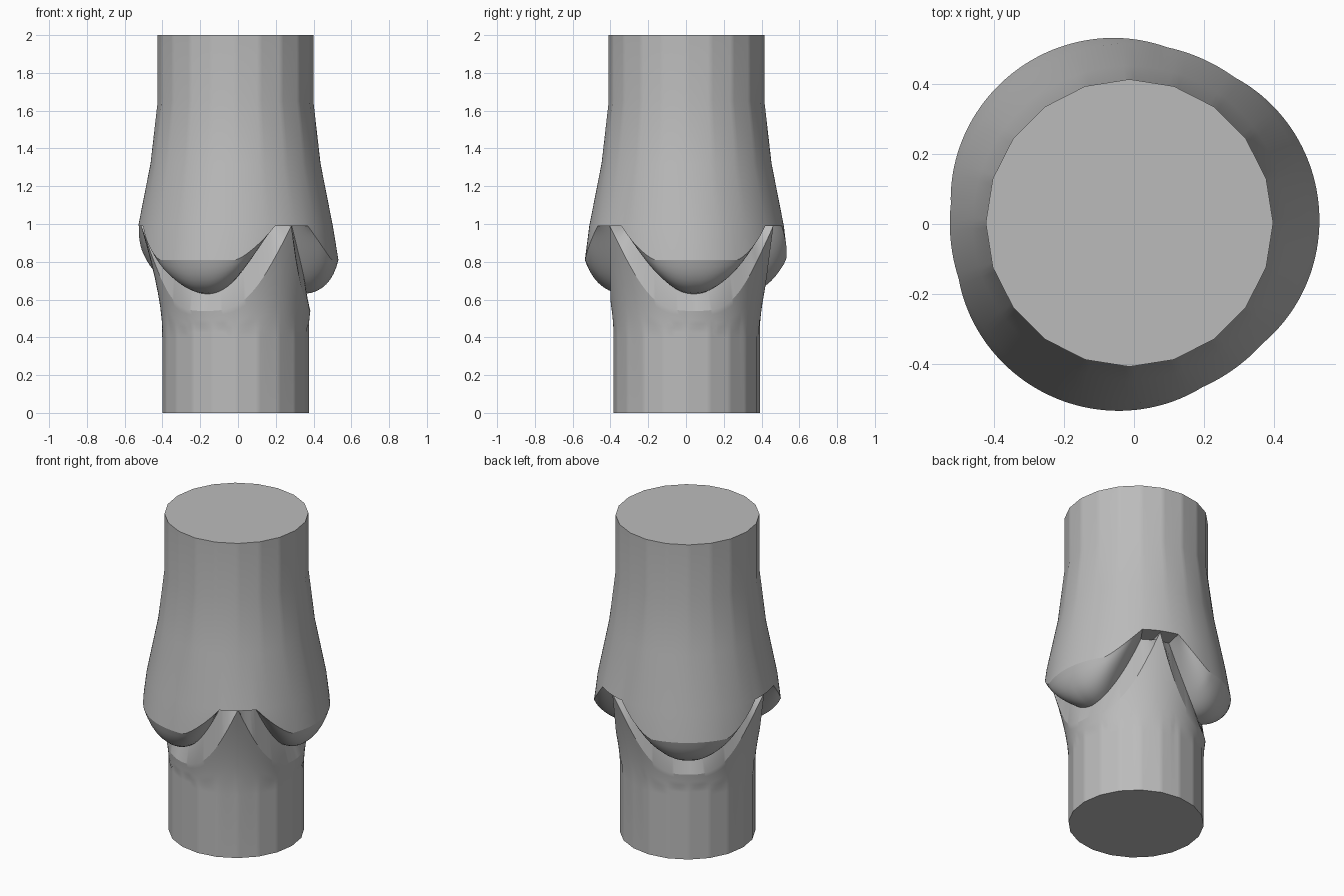
import bpy, bmesh
from math import radians, degrees, sin, cos, pi
from mathutils import Vector

cube = bpy.data.objects.get("Cube")
if cube:
    bpy.data.objects.remove(cube, do_unlink=True)

LOBE_AZIMUTH = 6        # direction of the first of three lobes, degrees
STEP = 2                # degrees between neighbouring profiles
SIDES = 20              # sides of the post at its ends
NOTCH_Z = 0.99          # ceiling of the gaps between the lobes
LOBE_HALF = 48          # half angle of one lobe; gaps meet at 60
POST_R = 0.388
CENTRE = Vector((-0.013, 0.003, 0))


def post_radius(z):
    """Lower post, flaring out towards the notches."""
    return POST_R + 0.115 * max(0, (z - 0.45) / 0.54) ** 1.5


def facet(angle):
    """Shrink factor that turns a circle into a regular polygon."""
    half = 180 / SIDES
    return cos(radians(half)) / cos(radians(angle % (2 * half) - half))


def profile(phi):
    """Radius and height from top to bottom at an angle phi off a lobe's middle."""
    t = min(phi / LOBE_HALF, 1)
    hem = min(max((phi - 24) / (LOBE_HALF - 24), 0), 1)
    # flared sleeve
    pts = [(0.412, 2), (0.412, 1.65), (0.45, 1.32), (0.515, NOTCH_Z)]
    # rounded underside of the lobe
    outer = Vector((0.515 + 0.03 * (1 - t * t), 0.81 + 0.18 * hem ** 1.3))
    inner = Vector((0.365 + 0.035 * t, 0.63 + 0.36 * t ** 2.2))
    bend = Vector((outer.x - 0.04, inner.y + 0.01 * (1 - t)))
    for i in range(9):
        s = i / 8
        pts.append(tuple(outer * (1 - s) ** 2 + bend * 2 * s * (1 - s) + inner * s * s))
    # scalloped ledge and the post below it
    rim = 0.54 + 0.45 * (phi / 60) ** 3
    for i in range(7):
        z = rim + (0.4 - rim) * i / 6
        pts.append((post_radius(z), z))
    pts.append((POST_R, 0))
    return pts


# Sleeve, lobes and post as one lofted skin
bm = bmesh.new()
columns = []
for k in range(0, 360, STEP):
    angle = LOBE_AZIMUTH + k
    phi = abs((k + 60) % 120 - 60)
    direction = Vector((cos(radians(angle)), sin(radians(angle)), 0))
    column = []
    for r, z in profile(phi):
        if z > 1.6 or z < 0.45:
            r *= facet(angle)
        column.append(bm.verts.new(CENTRE + direction * r + Vector((0, 0, z))))
    columns.append(column)

for a, b in zip(columns, columns[1:] + columns[:1]):
    for i in range(len(a) - 1):
        bm.faces.new((a[i], a[i + 1], b[i + 1], b[i]))
bm.faces.new([c[0] for c in columns])
bm.faces.new([c[-1] for c in reversed(columns)])
bmesh.ops.remove_doubles(bm, verts=bm.verts[:], dist=0.0001)

mesh = bpy.data.meshes.new("lobed_post")
bm.to_mesh(mesh)
bm.free()
post = bpy.data.objects.new("lobed_post", mesh)
bpy.context.collection.objects.link(post)

# Plain grey
grey = bpy.data.materials.new("plain_grey")
grey.use_nodes = True
colour = (0.5, 0.5, 0.5, 1)
grey.diffuse_color = colour
grey.node_tree.nodes["Principled BSDF"].inputs["Base Color"].default_value = colour
mesh.materials.append(grey)

# Smooth skin with crisp hems and rims
bpy.ops.object.select_all(action="DESELECT")
post.select_set(True)
bpy.context.view_layer.objects.active = post
bpy.ops.object.shade_smooth_by_angle(angle=radians(20))
